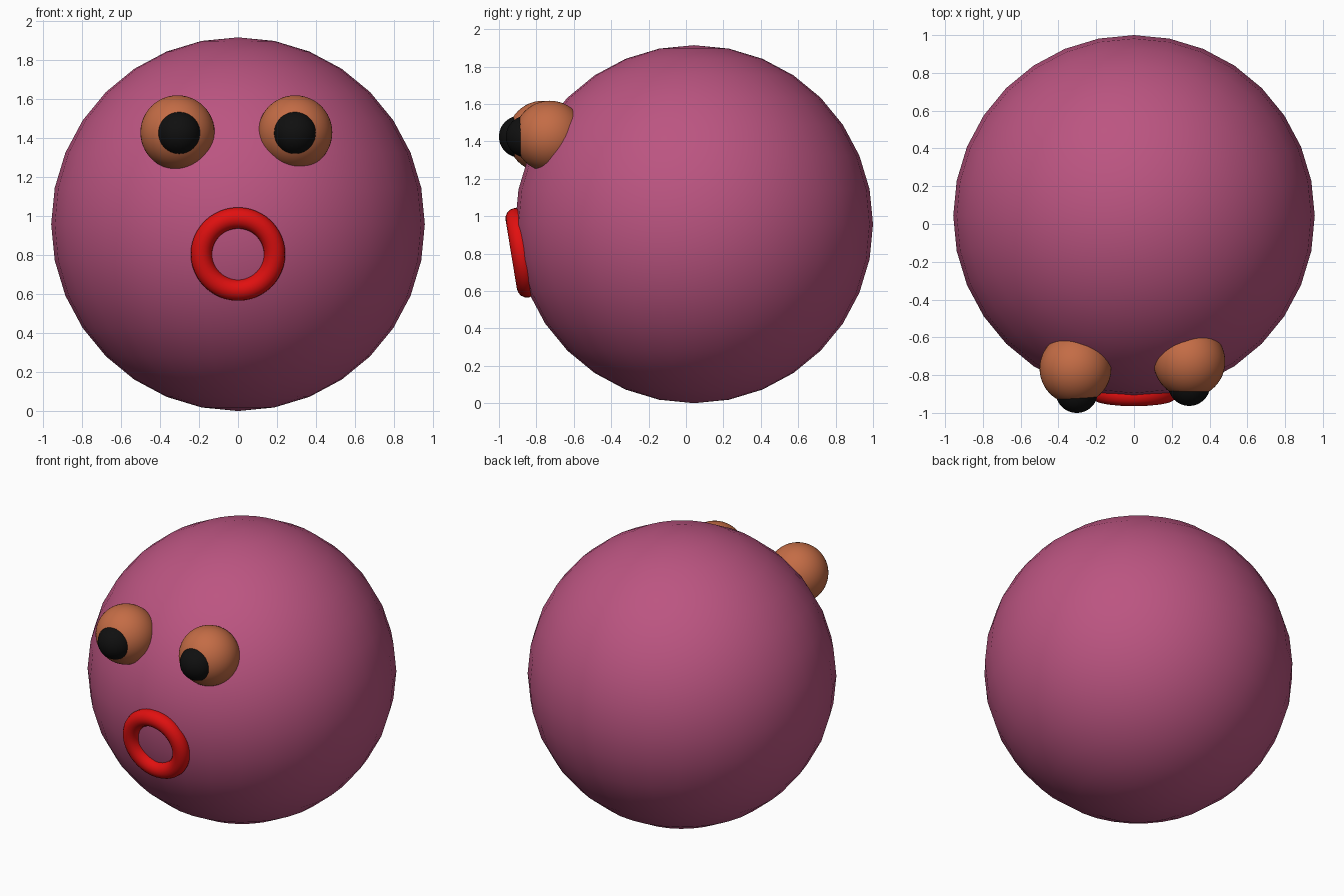
import bpy
from math import radians

if "Cube" in bpy.data.objects:
    bpy.data.objects.remove(bpy.data.objects["Cube"])


def material(name, rgb):
    m = bpy.data.materials.new(name)
    m.diffuse_color = (*rgb, 1)
    m.use_nodes = True
    m.node_tree.nodes["Principled BSDF"].inputs["Base Color"].default_value = m.diffuse_color
    return m


def finish(name, mat):
    ob = bpy.context.object
    ob.name = name
    ob.data.materials.append(mat)
    bpy.ops.object.shade_smooth()
    return ob


def ball(name, loc, r, mat, segs, rings):
    bpy.ops.mesh.primitive_uv_sphere_add(segments=segs, ring_count=rings, radius=r, location=loc)
    return finish(name, mat)


pink = material("pink", (0.50, 0.09, 0.22))
orange = material("orange", (0.55, 0.15, 0.06))
black = material("black", (0.005, 0.005, 0.005))
red = material("red", (0.75, 0.005, 0.005))

# Round body with a coarse outline
ball("body", (0, 0.043, 0.957), 0.957, pink, 32, 16)

# Eyes with pupils; the two sit at slightly different depths
for side, x, px, y in (("left", -0.31, -0.303, -0.765), ("right", 0.293, 0.292, -0.728)):
    ball(f"{side}_eye", (x, y, 1.427), 0.19, orange, 48, 24)
    ball(f"{side}_pupil", (px, y - 0.123, 1.425), 0.112, black, 48, 24)

# Ring mouth, tilted to lie on the body
bpy.ops.mesh.primitive_torus_add(major_segments=48, minor_segments=16,
                                 major_radius=0.187, minor_radius=0.055,
                                 location=(0, -0.88, 0.804), rotation=(radians(99.3), 0, 0))
finish("mouth", red)
